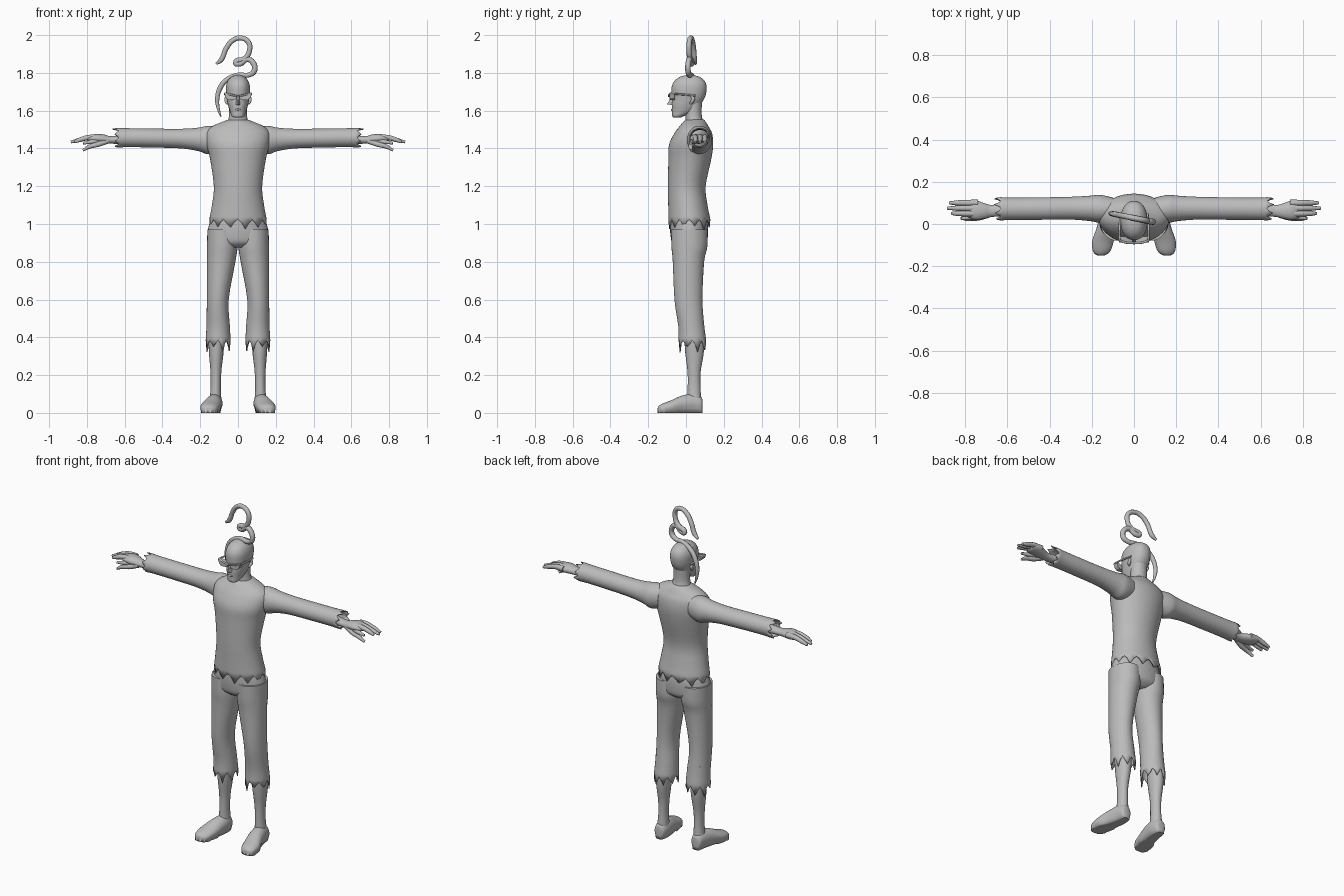
import bpy, bmesh, math, random
from mathutils import Vector

random.seed(4)
grey = bpy.data.materials.new("plain grey")
grey.diffuse_color = (0.5, 0.5, 0.5, 1)


def finish(ob, mirror=False, thick=0, angle=50):
    ob.data.materials.clear()
    ob.data.materials.append(grey)
    bpy.ops.object.select_all(action='DESELECT')
    ob.select_set(True)
    bpy.context.view_layer.objects.active = ob
    bpy.ops.object.shade_smooth_by_angle(angle=math.radians(angle))
    if thick:
        m = ob.modifiers.new("cloth", 'SOLIDIFY')
        m.thickness, m.offset = thick, -1
    if mirror:
        ob.modifiers.new("mirror", 'MIRROR')
    return ob


def from_bmesh(name, bm, **kw):
    bmesh.ops.recalc_face_normals(bm, faces=bm.faces)
    me = bpy.data.meshes.new(name)
    bm.to_mesh(me)
    bm.free()
    ob = bpy.data.objects.new(name, me)
    bpy.context.collection.objects.link(ob)
    return finish(ob, **kw)


def smooth_rings(rings, sub):
    # Catmull-Rom interpolation between cross-sections
    out, n = [], len(rings)
    for i in range(n - 1):
        q = [rings[max(0, min(n - 1, i + k))] for k in (-1, 0, 1, 2)]
        for s in range(sub):
            t = s / sub
            out.append([0.5 * (2 * b + (c - a) * t + (2 * a - 5 * b + 4 * c - d) * t * t
                               + (3 * b - a - 3 * c + d) * t ** 3) for a, b, c, d in zip(*q)])
    return out + [list(rings[-1])]


def loft(name, rings, axis='z', seg=32, sub=4, jag=0, caps=(True, True), power=2.0, **kw):
    """rings: (position on axis, centre a, centre b, radius a, radius b)"""
    bm, loops = bmesh.new(), []
    rs = smooth_rings(rings, sub)
    way = 1 if rs[-1][0] > rs[0][0] else -1
    for k, (t, a, b, ra, rb) in enumerate(rs):
        loop = []
        for i in range(seg):
            w = 2 * math.pi * i / seg
            c, s = math.cos(w), math.sin(w)
            u = a + ra * math.copysign(abs(c) ** (2 / power), c)
            v = b + rb * math.copysign(abs(s) ** (2 / power), s)
            p = t
            if jag and k == len(rs) - 1:      # torn hem
                p += way * jag * (0.05, 0.45, 1, 0.4)[i % 4] * random.uniform(0.5, 1)
            loop.append(bm.verts.new({'z': (u, v, p), 'x': (p, u, v), 'y': (u, p, v)}[axis]))
        loops.append(loop)
    for l0, l1 in zip(loops, loops[1:]):
        for i in range(seg):
            j = (i + 1) % seg
            bm.faces.new((l0[i], l0[j], l1[j], l1[i]))
    for use, loop in zip(caps, (loops[0], loops[-1])):
        if use:
            bm.faces.new(loop)
    return from_bmesh(name, bm, **kw)


def tube(name, pts, depth, mirror=False):
    """pts: (x, y, z, radius factor)"""
    cu = bpy.data.curves.new(name, 'CURVE')
    cu.dimensions, cu.bevel_depth, cu.bevel_resolution = '3D', depth, 3
    cu.use_fill_caps, cu.resolution_u = True, 6
    sp = cu.splines.new('BEZIER')
    sp.bezier_points.add(len(pts) - 1)
    for bp, (x, y, z, r) in zip(sp.bezier_points, pts):
        bp.co, bp.radius = (x, y, z), r
        bp.handle_left_type = bp.handle_right_type = 'AUTO'
    ob = bpy.data.objects.new(name, cu)
    bpy.context.collection.objects.link(ob)
    bpy.ops.object.select_all(action='DESELECT')
    ob.select_set(True)
    bpy.context.view_layer.objects.active = ob
    bpy.ops.object.convert(target='MESH')
    return finish(bpy.context.view_layer.objects.active, mirror)


def prism(name, outline, y0, y1, **kw):
    bm = bmesh.new()
    f = bm.faces.new([bm.verts.new((x, y0, z)) for x, z in outline])
    r = bmesh.ops.extrude_face_region(bm, geom=[f])
    bmesh.ops.translate(bm, vec=(0, y1 - y0, 0),
                        verts=[v for v in r['geom'] if isinstance(v, bmesh.types.BMVert)])
    return from_bmesh(name, bm, angle=30, **kw)


# Shirt body and sleeves
loft("shirt_body", [(1.553, 0, .048, .05, .045), (1.54, 0, .045, .085, .06),
                    (1.515, 0, .042, .14, .078), (1.48, 0, .038, .168, .1),
                    (1.42, 0, .027, .166, .117), (1.34, 0, .02, .147, .113),
                    (1.2, 0, .004, .128, .1), (1.1, 0, .01, .138, .104),
                    (1.025, 0, .018, .152, .111)],
     seg=48, jag=.055, caps=(True, False), thick=.006)
loft("sleeves", [(.1, .07, 1.45, .055, .065), (.16, .072, 1.445, .066, .075),
                 (.21, .074, 1.448, .06, .062), (.3, .075, 1.452, .054, .052),
                 (.45, .073, 1.455, .053, .05), (.58, .072, 1.457, .053, .05),
                 (.63, .072, 1.457, .055, .052)],
     axis='x', seg=32, jag=.035, caps=(True, False), mirror=True, thick=.006)

# Trousers
loft("trouser_seat", [(1.07, 0, .01, .125, .09), (1.0, 0, .015, .152, .1), (.94, 0, .017, .162, .099),
                      (.9, 0, .018, .15, .09), (.875, 0, .018, .07, .06)])
loft("trouser_legs", [(.97, .082, .017, .08, .096), (.88, .083, .018, .081, .095),
                      (.8, .089, .013, .075, .083), (.6, .107, .013, .058, .074),
                      (.46, .105, .028, .062, .069), (.385, .105, .034, .066, .073)],
     jag=.065, caps=(True, False), mirror=True, thick=.005)

# Shins and shoes
loft("shins", [(.5, .115, .04, .045, .05), (.34, .115, .045, .04, .051), (.22, .117, .043, .029, .035),
               (.13, .118, .043, .027, .034), (.05, .12, .045, .034, .038)], seg=20, mirror=True)
shoe = loft("shoes", [(.088, .122, .04, .012, .025), (.08, .122, .042, .03, .042),
                      (.04, .122, .05, .04, .05), (-.02, .132, .045, .046, .047),
                      (-.08, .147, .032, .051, .034), (-.125, .153, .024, .043, .025),
                      (-.145, .156, .018, .026, .018), (-.15, .157, .016, .008, .008)],
            axis='y', seg=24, mirror=True)
for v in shoe.data.vertices:              # flat sole
    v.co.z = 0 if v.co.z < .02 else v.co.z

# Hands: palm, flat group of fingers, lower finger and thumb
loft("palms", [(.58, .068, 1.45, .03, .026), (.67, .062, 1.445, .028, .02), (.71, .062, 1.45, .037, .024),
               (.75, .066, 1.453, .046, .024), (.79, .072, 1.45, .038, .014), (.8, .072, 1.45, .02, .008)],
     axis='x', seg=20, mirror=True)
for k, (y, tip) in enumerate(((.05, .865), (.075, .885), (.1, .875))):
    tube(f"finger_{k + 1}", [(.74, y, 1.458, 1.1), (.79, y, 1.458, 1), (.84, y, 1.445, .85),
                             (tip, y, 1.434, .5)], .0145, True)
tube("lower_finger", [(.72, .045, 1.443, 1.1), (.77, .032, 1.436, .9), (.82, .026, 1.428, .5)], .014, True)
tube("thumb", [(.69, .045, 1.44, 1.1), (.74, .03, 1.422, 1), (.79, .025, 1.408, .8),
               (.82, .028, 1.39, .5)], .014, True)

# Neck, head and face
loft("neck", [(1.5, 0, .05, .075, .055), (1.54, 0, .045, .056, .047), (1.58, 0, .04, .047, .043),
              (1.65, 0, .04, .047, .045)], seg=24)
loft("head", [(1.564, 0, -.046, .022, .02), (1.572, 0, -.041, .033, .032), (1.6, 0, -.012, .044, .062),
              (1.63, 0, 0, .053, .075), (1.66, 0, .011, .059, .084), (1.69, 0, .015, .063, .091),
              (1.73, 0, .017, .063, .092), (1.76, 0, .019, .053, .078), (1.78, 0, .02, .034, .05),
              (1.788, 0, .02, .012, .018)], power=2.2)
bm = bmesh.new()                          # wedge nose
tri = [bm.verts.new(c) for c in ((-.014, -.066, 1.628), (.014, -.066, 1.628), (0, -.102, 1.634),
                                 (-.007, -.07, 1.68), (.007, -.07, 1.68))]
bmesh.ops.convex_hull(bm, input=tri)
from_bmesh("nose", bm, angle=20)
tube("lips", [(-.022, -.062, 1.602, .5), (0, -.074, 1.605, 1), (.022, -.062, 1.602, .5)], .006)
tube("ears", [(.058, .028, 1.675, .6), (.063, .038, 1.665, 1), (.061, .032, 1.648, 1),
              (.054, .022, 1.635, .6)], .009, True)

# Angular glasses with side arms
prism("lenses", [(.006, 1.672), (.014, 1.658), (.05, 1.656), (.064, 1.668), (.072, 1.692), (.04, 1.684)],
      -.088, -.06, mirror=True)
tube("glasses_rim", [(0, -.09, 1.676, 1), (.035, -.089, 1.684, 1), (.07, -.078, 1.693, 1)], .005, True)
tube("glasses_arms", [(.07, -.078, 1.69, 1), (.069, -.02, 1.686, 1), (.064, .05, 1.68, 1)], .005, True)

# Long curling strand of hair above the head
path = [(-.115, 1.848, .5), (-.09, 1.868, 1), (-.062, 1.93, 1), (-.03, 1.97, 1), (.012, 1.985, 1),
        (.055, 1.963, 1), (.06, 1.915, 1), (.036, 1.876, 1.1), (-.012, 1.853, 1.1), (.01, 1.848, 1.1),
        (.05, 1.872, 1.1), (.082, 1.85, 1.1), (.086, 1.81, 1.1), (.06, 1.79, 1), (0, 1.788, 1),
        (-.06, 1.763, 1), (-.095, 1.72, 1), (-.11, 1.66, .85), (-.104, 1.61, .6), (-.09, 1.568, .2)]
tube("hair_strand", [(x, .028 - .2 * x, z, r) for x, z, r in path], .0135)
